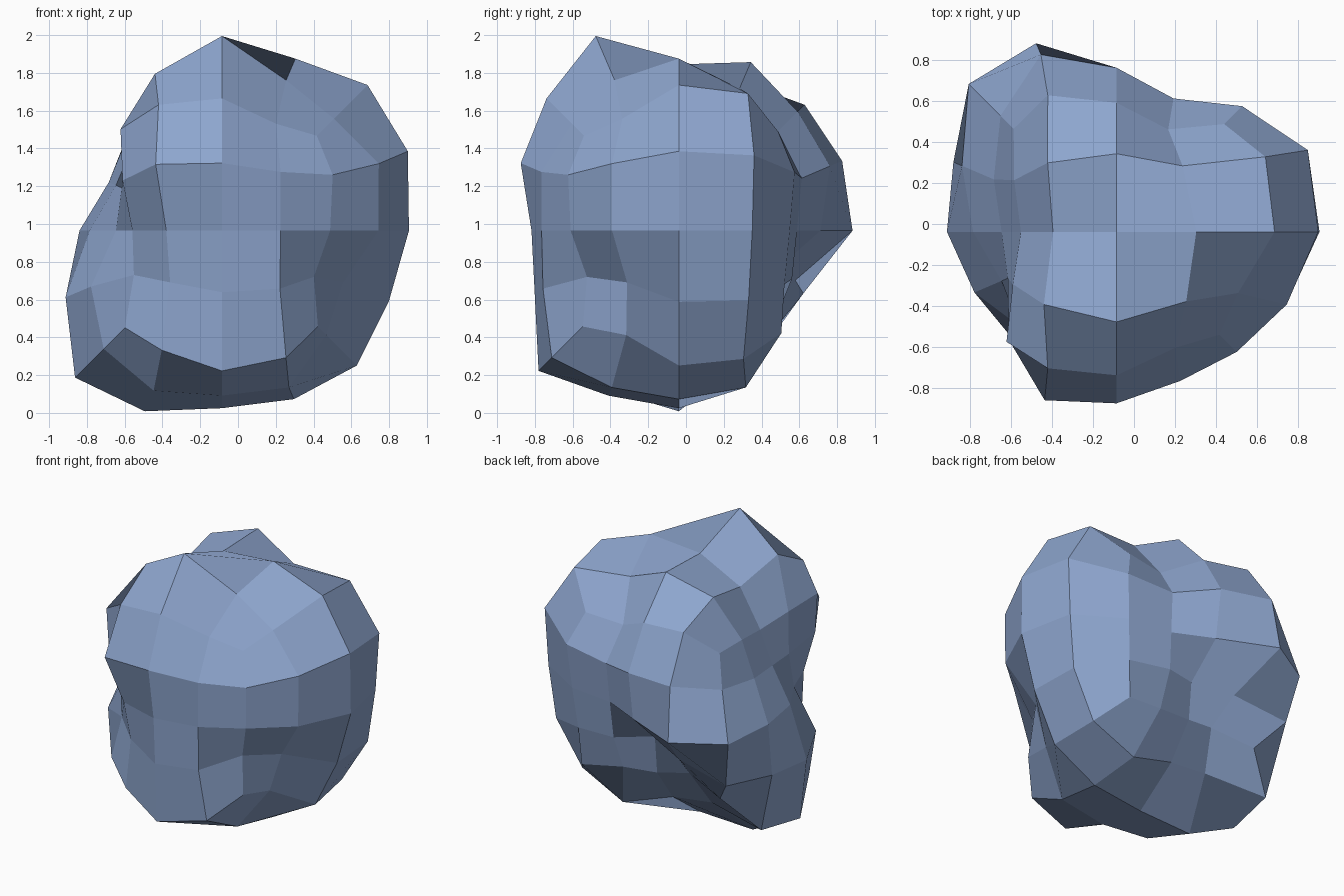
import bpy
import bmesh
from mathutils import Vector

# Remove the default cube only
default_cube = bpy.data.objects.get("Cube")
if default_cube:
    bpy.data.objects.remove(default_cube, do_unlink=True)

# Stone colour
stone = bpy.data.materials.new("blue_grey_stone")
stone.use_nodes = True
stone_colour = (0.27, 0.38, 0.62, 1.0)
stone.diffuse_color = stone_colour
shader = next(n for n in stone.node_tree.nodes if n.type == "BSDF_PRINCIPLED")
shader.inputs["Base Color"].default_value = stone_colour
shader.inputs["Roughness"].default_value = 0.9

# Lump radii in hundredths, one layer at a time from the bottom up.
# Within a layer: front row to back row, each running from -x to +x.
bottom_cap = [89, 95, 105, 101, 88,
              94, 99, 95, 97, 83,
              110, 104, 94, 97, 101,
              110, 80, 78, 97, 102,
              89, 66, 68, 75, 94]
lower_belt = [70, 75, 83, 84, 73,
              81, 75,
              90, 96,
              93, 101,
              99, 72, 55, 70, 84]
middle_belt = [67, 75, 78, 79, 81,
               61, 90,
               70, 99,
               82, 99,
               102, 100, 75, 68, 83]
upper_belt = [79, 96, 91, 85, 88,
              62, 97,
              61, 107,
              70, 109,
              85, 101, 87, 76, 92]
top_cap = [93, 100, 99, 85, 87,
           76, 97, 112, 93, 89,
           66, 79, 88, 99, 109,
           75, 92, 97, 88, 109,
           87, 100, 89, 75, 91]
radii = iter(bottom_cap + lower_belt + middle_belt + upper_belt + top_cap)

CORE = Vector((-0.085, -0.038, 0.965))
STEPS = range(-2, 3)


def direction(cell):
    """Direction of a cell corner on a rounded, four-by-four divided cube."""
    on_edge = sum(abs(c) == 2 for c in cell) == 2
    half = 0.504 if on_edge else 0.427
    spread = {0: 0.0, 1: half, 2: 1.0}
    return Vector([spread[abs(c)] * (1 if c > 0 else -1) for c in cell]).normalized()


# Boulder: a rounded cube pushed in and out along its radii
bm = bmesh.new()
corners = {}
for z in STEPS:
    for y in STEPS:
        for x in STEPS:
            cell = (x, y, z)
            if max(map(abs, cell)) == 2:
                reach = next(radii) / 100
                corners[cell] = bm.verts.new(CORE + direction(cell) * reach)


def side_cell(axis, side, u, v):
    cell = [u, v]
    cell.insert(axis, side)
    return tuple(cell)


# Skin each of the six sides with quads
for axis in range(3):
    for side in (-2, 2):
        for u in range(-2, 2):
            for v in range(-2, 2):
                loop = [(u, v), (u + 1, v), (u + 1, v + 1), (u, v + 1)]
                bm.faces.new([corners[side_cell(axis, side, a, b)] for a, b in loop])

bmesh.ops.recalc_face_normals(bm, faces=bm.faces)
mesh = bpy.data.meshes.new("boulder")
bm.to_mesh(mesh)
bm.free()
mesh.materials.append(stone)

boulder = bpy.data.objects.new("boulder", mesh)
bpy.context.collection.objects.link(boulder)
